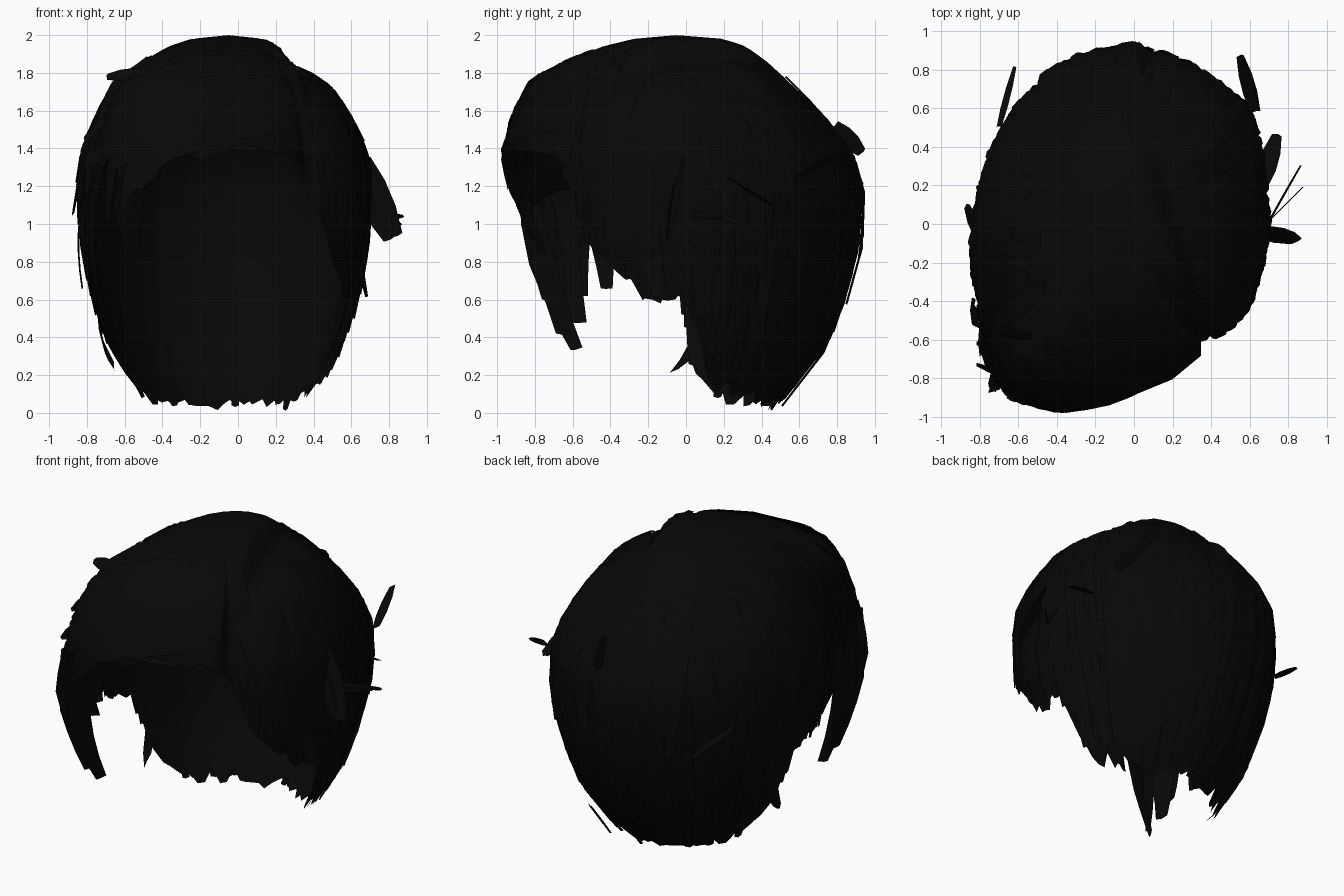
import bpy, bmesh, math, random
from mathutils import Vector

if "Cube" in bpy.data.objects:
    bpy.data.objects.remove(bpy.data.objects["Cube"])

rng = random.Random(4)
hair = bpy.data.materials.new("near_black_hair")
hair.diffuse_color = (0.0022, 0.0022, 0.0022, 1)
hair.use_nodes = True
hair.node_tree.nodes["Principled BSDF"].inputs["Base Color"].default_value = hair.diffuse_color

# Plan outline seen from above, with the height of the hair edge: (x, y, edge z)
OUT = [(.35, -.6, 1.3), (.5, -.55, .95), (.6, -.42, .8), (.66, -.25, .62), (.69, -.1, .62),
       (.7, 0, .66), (.7, .1, .42), (.68, .25, .14), (.65, .45, .12), (.59, .62, .1),
       (.45, .73, .07), (.28, .85, .08), (0, .94, .05), (-.25, .9, .06), (-.45, .79, .07),
       (-.61, .62, .08), (-.74, .4, .08), (-.8, .2, .14), (-.83, .04, .26), (-.84, .0, .62),
       (-.84, -.15, .7), (-.83, -.3, .72), (-.79, -.45, .85), (-.77, -.6, .95), (-.72, -.8, 1.02),
       (-.6, -.91, 1.12), (-.4, -.96, 1.33), (-.1, -.93, 1.4), (.2, -.81, 1.38), (.35, -.69, 1.36)]
N = len(OUT)
# Vertical profile: (z, back scale, front scale)
PROF = [(2, 0, 0), (1.98, .25, .25), (1.94, .37, .43), (1.86, .48, .64), (1.75, .6, .85),
        (1.6, .75, .94), (1.4, .92, 1), (1.2, .99, 1), (.9, .98, .97), (.6, .9, .9),
        (.35, .8, .82), (0, .52, .62)]
CX, CY = -.05, -.05


def outline(u):
    i = math.floor(u)
    a, b = Vector(OUT[i % N]), Vector(OUT[(i + 1) % N])
    return a.lerp(b, u - i)


def profile(z, front):
    z = min(2, max(0, z))
    for (z0, b0, f0), (z1, b1, f1) in zip(PROF, PROF[1:]):
        if z >= z1:
            k = (z0 - z) / (z0 - z1)
            return (b0 + (b1 - b0) * k) * (1 - front) + (f0 + (f1 - f0) * k) * front


def surf(u, t, off=0.0, dz=0.0):
    """Point on the hair volume: u runs round the head, t from crown to edge."""
    o = outline(u)
    z = max(.015, 2 - (2 - o.z - dz) * t * t)
    s = profile(z, .5 - o.y / 1.94) * (1 + off)
    x, y = CX + (o.x - CX) * s, CY + (o.y - CY) * s
    # the parting: hair on its right side sits lower
    d = x - (.1 + (.2 - y) * .31)
    if d > 0 and z > 1.3:
        fade = max(0, min(1, (.45 - y) / .3)) * min(1, (z - 1.3) / .3)
        z -= .13 * fade * min(1, d / .06) * math.exp(-d / .25)
    return Vector((x, y, z + off * .4 * max(0, 1 - t)))


def make(name, bm):
    me = bpy.data.meshes.new(name)
    bmesh.ops.recalc_face_normals(bm, faces=bm.faces)
    for f in bm.faces:
        f.smooth = True
    bm.to_mesh(me)
    bm.free()
    me.materials.append(hair)
    ob = bpy.data.objects.new(name, me)
    bpy.context.collection.objects.link(ob)
    return ob


def strip(bm, rows, closed=False):
    vs = [[bm.verts.new(p) for p in r] for r in rows]
    for a, b in zip(vs, vs[1:]):
        n = len(a)
        for i in range(n if closed else n - 1):
            j = (i + 1) % n
            bm.faces.new((a[i], a[j], b[j], b[i]))


def shell(name, off, jag):
    cols = N * 3
    dz = [rng.uniform(-jag, jag) for _ in range(cols)]
    bm = bmesh.new()
    strip(bm, [[surf(c / 3, t, off, dz[c]) for c in range(cols)]
               for t in [.03 + .97 * r / 28 for r in range(29)]], True)
    bmesh.ops.holes_fill(bm, edges=[e for e in bm.edges if e.is_boundary and
                                    all(v.co.z > 1.85 for v in e.verts)])
    make(name, bm)


def card(bm, pts, width, side=None):
    """Tapered lock of hair with a slight ridge."""
    rows = []
    n = len(pts) - 1
    for i, p in enumerate(pts):
        d = (pts[min(i + 1, n)] - pts[max(i - 1, 0)]).normalized()
        out = Vector((p.x - CX, p.y - CY, (p.z - 1.1) * .8)).normalized()
        s = (Vector(side) if side else d.cross(out)).normalized()
        k = i / n
        w = width * (.6 + .8 * k if k < .5 else 1 - 1.1 * (k - .5)) / 2
        rows.append([p - s * w, p + out * .01, p + s * w])
    strip(bm, rows)


# Main hair volume and the inner layer below it
shell("outer_hair", 0, .04)
shell("inner_hair", -.06, .05)

# Underside of the rolled fringe, turning back to the hairline
bm = bmesh.new()
us = [24.5 + i * .5 for i in range(12)]
rows = []
for k in range(5):
    row = []
    for u in us:
        p = surf(u, 1)
        h = 1 - .3 * k / 4
        row.append(Vector((CX + (p.x - CX) * h, CY + (p.y - CY) * h,
                           p.z + .12 * math.sin(k / 4 * 1.5))))
    rows.append(row)
strip(bm, rows)
make("fringe_underside", bm)

# Locks falling from the crown round the sides and back
bm = bmesh.new()
for i in range(220):
    u = rng.uniform(0, 23)
    t0 = rng.uniform(.25, .75)
    t1 = min(t0 + rng.uniform(.3, .5), rng.uniform(.94, 1.01))
    du, off = rng.uniform(-.4, .5), rng.uniform(0, .012)
    card(bm, [surf(u + du * k / 5, t0 + (t1 - t0) * k / 5, off + .01 * (k / 5) ** 3)
              for k in range(6)], rng.uniform(.07, .14))
make("side_and_back_locks", bm)

# Fringe locks swept from the parting across to the left
bm = bmesh.new()
for i in range(60):
    u0, t0 = rng.uniform(27, 29.6), rng.uniform(.4, .9)
    u1, t1 = rng.uniform(22.5, 25.5), min(1, t0 + rng.uniform(.02, .25))
    off = rng.uniform(0, .01)
    card(bm, [surf(u0 + (u1 - u0) * k / 7, t0 + (t1 - t0) * k / 7, off)
              for k in range(8)], rng.uniform(.07, .15))
make("swept_fringe_locks", bm)

# Long locks hanging in front of the left cheek: root, middle, tip, width
bm = bmesh.new()
for root, mid, tip, w, side in [
        ((-.62, -.86, 1.3), (-.66, -.76, .8), (-.62, -.58, .34), .16, (.5, 1, .2)),
        ((-.7, -.82, 1.3), (-.73, -.74, .85), (-.66, -.65, .42), .18, (.3, 1, 0)),
        ((-.74, -.7, 1.3), (-.78, -.66, .9), (-.7, -.57, .48), .2, (-.2, 1, 0)),
        ((-.78, -.62, 1.2), (-.8, -.6, .9), (-.76, -.56, .62), .18, (0, 1, 0)),
        ((-.66, -.8, 1.35), (-.7, -.78, 1.0), (-.67, -.72, .6), .22, (.6, 1, 0)),
        ((-.54, -.9, 1.35), (-.58, -.86, 1.1), (-.55, -.76, .85), .18, (1, .5, 0)),
        ((-.62, -.68, 1.35), (-.66, -.64, 1.1), (-.64, -.6, .85), .2, (.4, 1, 0)),
        ((-.8, -.5, 1.2), (-.84, -.45, .95), (-.82, -.42, .66), .14, (0, 1, 0))]:
    a, b, c = Vector(root), Vector(mid), Vector(tip)
    card(bm, [a * (1 - k) ** 2 + (b * 2 - (a + c) / 2) * 2 * k * (1 - k) + c * k * k
              for k in [j / 6 for j in range(7)]], w, side)
make("cheek_locks", bm)

# Flared lock at the left of the nape
bm = bmesh.new()
card(bm, [Vector((-.74, .17, .62)), Vector((-.73, .12, .45)), Vector((-.7, .05, .33)),
          Vector((-.65, -.04, .24))], .24, (-.1, .75, .45))
make("nape_flare", bm)

# Loose ends sticking out from the silhouette: root, tip, width, flat direction
bm = bmesh.new()
for root, tip, w, side in [
        ((.66, -.03, 1.34), (.84, -.09, .94), .16, (.8, .4, .35)),
        ((.68, -.06, 1.2), (.8, -.1, .92), .14, (.8, -.1, .4)),
        ((.7, .02, 1.1), (.86, .3, 1.0), .04, None),
        ((.7, .02, 1.05), (.87, .19, 1.04), .04, None),
        ((.66, .2, 1.25), (.74, .46, 1.1), .12, (.9, -.2, .3)),
        ((.63, .58, 1.25), (.55, .87, 1.4), .1, (.8, .2, .5)),
        ((-.7, .5, 1.0), (-.62, .81, .9), .05, (.9, .3, .3)),
        ((.05, .78, 1.52), (.02, .93, 1.38), .12, (.2, .6, .6)),
        ((-.5, -.6, 1.8), (-.69, -.55, 1.78), .1, None),
        ((-.7, -.68, 1.55), (-.81, -.62, 1.45), .08, None),
        ((-.7, -.78, 1.4), (-.81, -.73, 1.3), .08, None),
        ((.62, -.2, .9), (.68, -.15, .62), .12, None),
        ((-.83, 0, 1.3), (-.87, .08, 1.05), .12, None),
        ((.3, .6, .25), (.25, .45, .02), .06, None)]:
    a, b = Vector(root), Vector(tip)
    card(bm, [a.lerp(b, k / 3) for k in range(4)], w, side)
make("loose_ends", bm)
